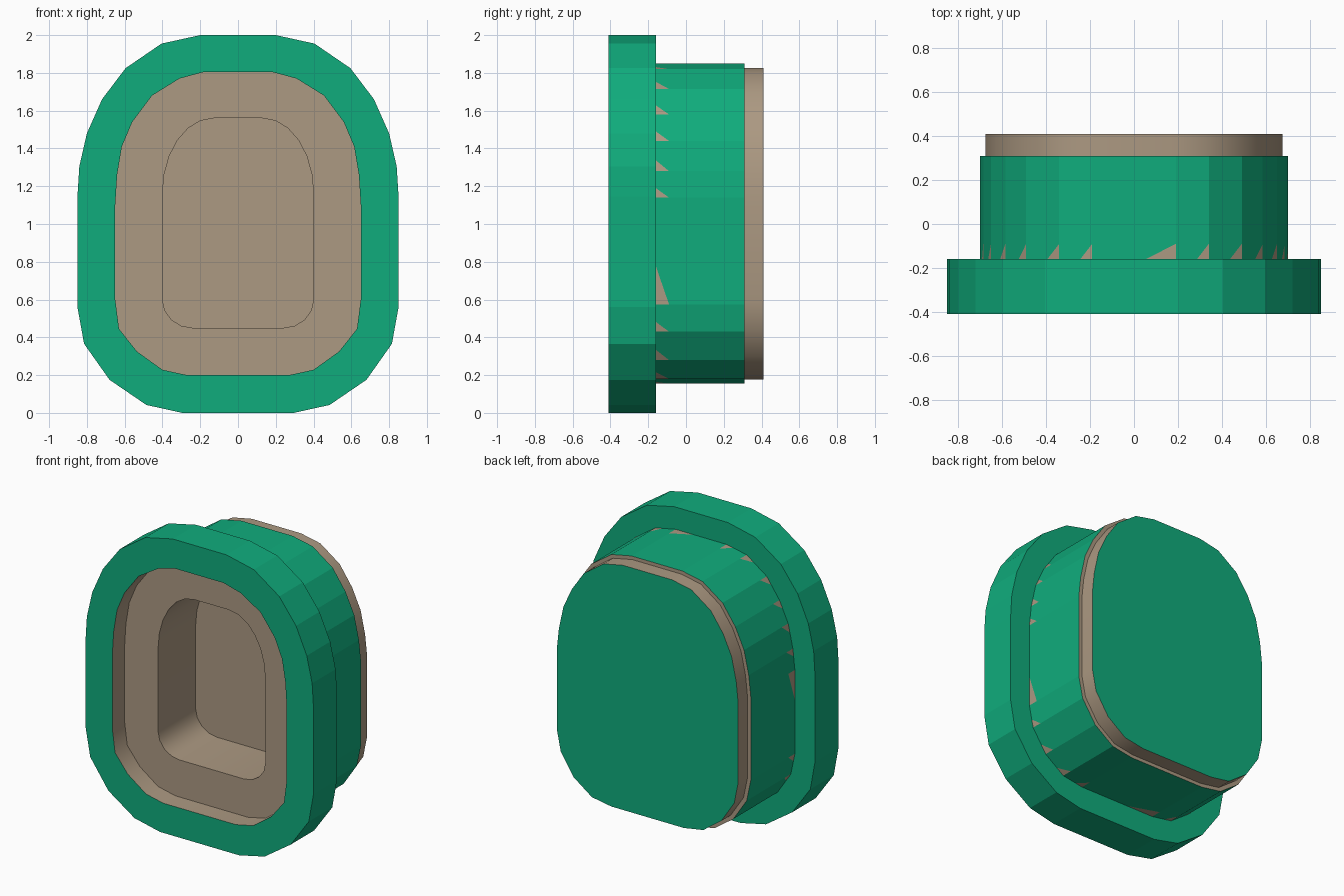
import bpy
import bmesh
import math

default = bpy.data.objects.get("Cube")
if default:
    bpy.data.objects.remove(default, do_unlink=True)


def make_material(name, color):
    mat = bpy.data.materials.new(name)
    mat.use_nodes = True
    mat.diffuse_color = color
    mat.node_tree.nodes["Principled BSDF"].inputs["Base Color"].default_value = color
    return mat


MATERIALS = [make_material("green", (0.005, 0.413, 0.202, 1)),
             make_material("tan", (0.413, 0.319, 0.223, 1))]
GREEN, TAN = 0, 1


def mirrored(half):
    """Close a right-hand outline (top to bottom) with its mirror image."""
    return half + [(-x, z) for x, z in reversed(half)]


def corner(cx, cz, rx, rz, start, end, count):
    """Points along an elliptical corner, angles in degrees."""
    angles = [math.radians(start + (end - start) * i / (count - 1)) for i in range(count)]
    return [(cx + rx * math.cos(a), cz + rz * math.sin(a)) for a in angles]


def finish(name, bm, smooth):
    mesh = bpy.data.meshes.new(name)
    bm.to_mesh(mesh)
    bm.free()
    for mat in MATERIALS:
        mesh.materials.append(mat)
    obj = bpy.data.objects.new(name, mesh)
    bpy.context.collection.objects.link(obj)
    if smooth:
        bpy.ops.object.select_all(action="DESELECT")
        obj.select_set(True)
        bpy.context.view_layer.objects.active = obj
        bpy.ops.object.shade_smooth_by_angle(angle=math.radians(40))
    return obj


def loft(name, rings, color, first_cap=None, last_cap=None, smooth=False):
    """Skin a series of (outline, y) rings, with optional coloured caps."""
    bm = bmesh.new()
    loops = [[bm.verts.new((x, y, z)) for x, z in outline] for outline, y in rings]
    for a, b in zip(loops, loops[1:]):
        for i in range(len(a)):
            j = (i + 1) % len(a)
            bm.faces.new((a[i], a[j], b[j], b[i])).material_index = color
    if first_cap is not None:
        bm.faces.new(loops[0][::-1]).material_index = first_cap
    if last_cap is not None:
        bm.faces.new(loops[-1]).material_index = last_cap
    return finish(name, bm, smooth)


# Outlines, all with the same number of points
rim_outline = mirrored([(.20, 2), (.405, 1.955), (.595, 1.825), (.72, 1.66), (.80, 1.48),
                        (.84, 1.305), (.85, 1.145), (.85, .56), (.815, .366),
                        (.68, .175), (.485, .042), (.295, 0)])
opening_outline = mirrored([(.18, 1.805), (.31, 1.77), (.455, 1.68), (.56, 1.54), (.615, 1.41),
                            (.64, 1.26), (.65, 1.10), (.65, .60), (.63, .445),
                            (.535, .325), (.40, .228), (.27, .20)])
body_outline = mirrored([(.19, 1.85), (.34, 1.82), (.49, 1.715), (.585, 1.58), (.65, 1.44),
                         (.685, 1.28), (.70, 1.14), (.70, .575), (.67, .43),
                         (.57, .28), (.43, .18), (.28, .155)])
plug_outline = [(x * .965, 1 + (z - 1) * .973) for x, z in body_outline]
hole_outline = mirrored(corner(.13, 1.16, .27, .40, 90, 0, 7)
                        + corner(.24, .60, .16, .15, 0, -90, 5))

FRONT, RIM_BACK, BODY_BACK, BACK = -.41, -.16, .31, .41
LEDGE, HOLE_FLOOR = -.28, .12

# Wide front rim
loft("front_rim", [(opening_outline, FRONT), (rim_outline, FRONT),
                   (rim_outline, RIM_BACK), (body_outline, RIM_BACK)], GREEN)

# Stepped recess with a deep rounded pocket
loft("recess", [(hole_outline, HOLE_FLOOR), (hole_outline, LEDGE),
                (opening_outline, LEDGE), (opening_outline, FRONT)],
     TAN, first_cap=TAN, smooth=True)

# Back plug with a small step and a green end
loft("back_plug", [(body_outline, BODY_BACK), (plug_outline, BODY_BACK), (plug_outline, BACK)],
     TAN, last_cap=GREEN, smooth=True)

# Faceted body, each facet with a small tan wedge beside the rim
bm = bmesh.new()
for (x0, z0), (x1, z1) in zip(body_outline, body_outline[1:] + body_outline[:1]):
    xt, zt = x0 + (x1 - x0) * .64, z0 + (z1 - z0) * .64
    a, t, b, p, d, c = [bm.verts.new(co) for co in (
        (x0, RIM_BACK, z0), (xt, RIM_BACK, zt), (x1, RIM_BACK, z1),
        (x1, RIM_BACK + .07, z1), (x1, BODY_BACK, z1), (x0, BODY_BACK, z0))]
    bm.faces.new((t, b, p)).material_index = TAN
    bm.faces.new((a, t, p, d, c)).material_index = GREEN
bmesh.ops.remove_doubles(bm, verts=bm.verts, dist=.0001)
finish("body", bm, False)
